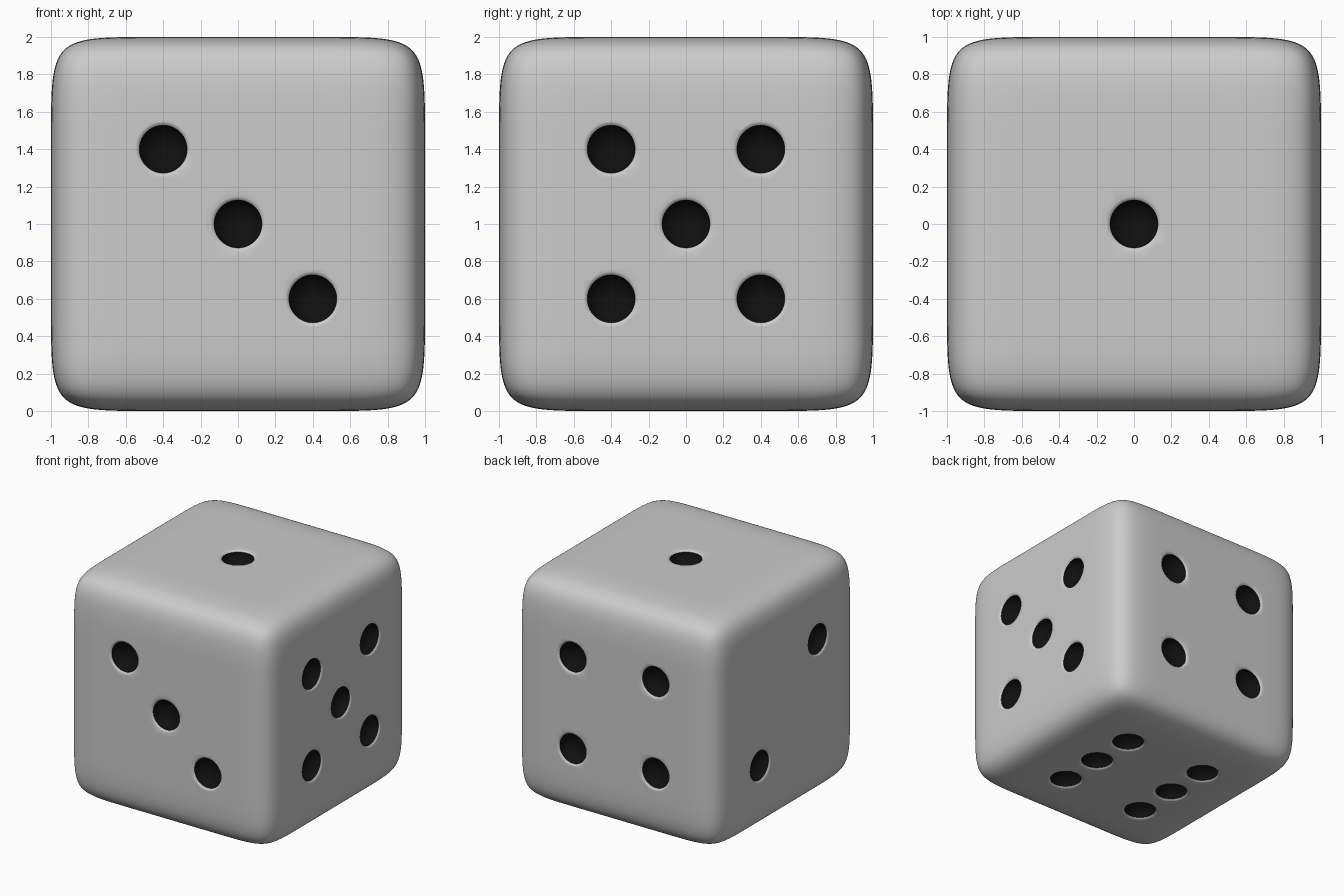
import bpy, bmesh, math
from mathutils import Matrix, Vector

if "Cube" in bpy.data.objects:
    bpy.data.objects.remove(bpy.data.objects["Cube"])

black = bpy.data.materials.new("pip_black")
black.diffuse_color = (0.005, 0.005, 0.005, 1)
black.use_nodes = True
black.node_tree.nodes["Principled BSDF"].inputs["Base Color"].default_value = black.diffuse_color
grey = bpy.data.materials.new("body_grey")
grey.diffuse_color = (0.8, 0.8, 0.8, 1)
grey.use_nodes = True
grey.node_tree.nodes["Principled BSDF"].inputs["Base Color"].default_value = grey.diffuse_color

def add_object(name, bm):
    mesh = bpy.data.meshes.new(name)
    bm.to_mesh(mesh)
    bm.free()
    obj = bpy.data.objects.new(name, mesh)
    bpy.context.collection.objects.link(obj)
    mesh.materials.append(grey)
    mesh.materials.append(black)
    return obj

# Rounded body: cube with support loops, softened by subdivision
SUPPORT = 0.58
bm = bmesh.new()
bmesh.ops.create_cube(bm, size=2, matrix=Matrix.Translation((0, 0, 1)))
for axis in range(3):
    for s in (-SUPPORT, SUPPORT):
        normal = Vector([float(i == axis) for i in range(3)])
        bmesh.ops.bisect_plane(bm, geom=bm.verts[:] + bm.edges[:] + bm.faces[:],
                               plane_co=Vector((0, 0, 1)) + normal * s, plane_no=normal)
die = add_object("die_body", bm)
sub = die.modifiers.new("round", 'SUBSURF')
sub.levels = sub.render_levels = 4

# Pip cutter profile (radius, height above face): soft rim, then a spherical bowl
R, DEPTH, SEG = 0.128, 0.09, 40
rim = [(0.168, 0.03), (0.15, 0.0015), (0.138, -0.003), (R, -0.012)]
bowl = [(R * math.cos(a), -0.012 - DEPTH * math.sin(a))
        for a in (math.pi / 2 * i / 8 for i in range(1, 8))]
profile = rim + bowl

def add_pip(bm, matrix):
    rings = [[bm.verts.new(matrix @ Vector((r * math.cos(t), r * math.sin(t), h)))
              for t in (math.tau * k / SEG for k in range(SEG))] for r, h in profile]
    for i in range(len(rings) - 1):
        for k in range(SEG):
            n = (k + 1) % SEG
            f = bm.faces.new((rings[i][n], rings[i][k], rings[i + 1][k], rings[i + 1][n]))
            f.material_index = int(i >= len(rim) - 1)
    bm.faces.new(rings[0])
    bm.faces.new(rings[-1][::-1]).material_index = 1

# Pip layouts per face: outward normal, horizontal axis, vertical axis, pip grid places
X, Y, Z = Vector((1, 0, 0)), Vector((0, 1, 0)), Vector((0, 0, 1))
four = [(-1, -1), (-1, 1), (1, -1), (1, 1)]
faces = [
    (Z, X, Y, [(0, 0)]),
    (-X, -Y, Z, [(1, 1), (-1, -1)]),
    (-Y, X, Z, [(-1, 1), (0, 0), (1, -1)]),
    (Y, -X, Z, four),
    (X, Y, Z, four + [(0, 0)]),
    (-Z, X, -Y, four + [(-1, 0), (1, 0)]),
]
bm = bmesh.new()
for normal, u, v, places in faces:
    for a, b in places:
        pos = Vector((0, 0, 1)) + normal + 0.4 * (a * u + b * v)
        m = Matrix((u, v, normal)).transposed().to_4x4()
        add_pip(bm, Matrix.Translation(pos) @ m)
bmesh.ops.recalc_face_normals(bm, faces=bm.faces[:])
cutter = add_object("pip_cutters", bm)

# Carve the pips and keep their black surface
cut = die.modifiers.new("pips", 'BOOLEAN')
cut.operation = 'DIFFERENCE'
cut.solver = 'EXACT'
cut.object = cutter
bpy.context.view_layer.objects.active = die
die.select_set(True)
cutter.select_set(False)
for name in ("round", "pips"):
    bpy.ops.object.modifier_apply(modifier=name)
bpy.data.objects.remove(cutter)
bpy.ops.object.shade_smooth_by_angle(angle=math.radians(30))
